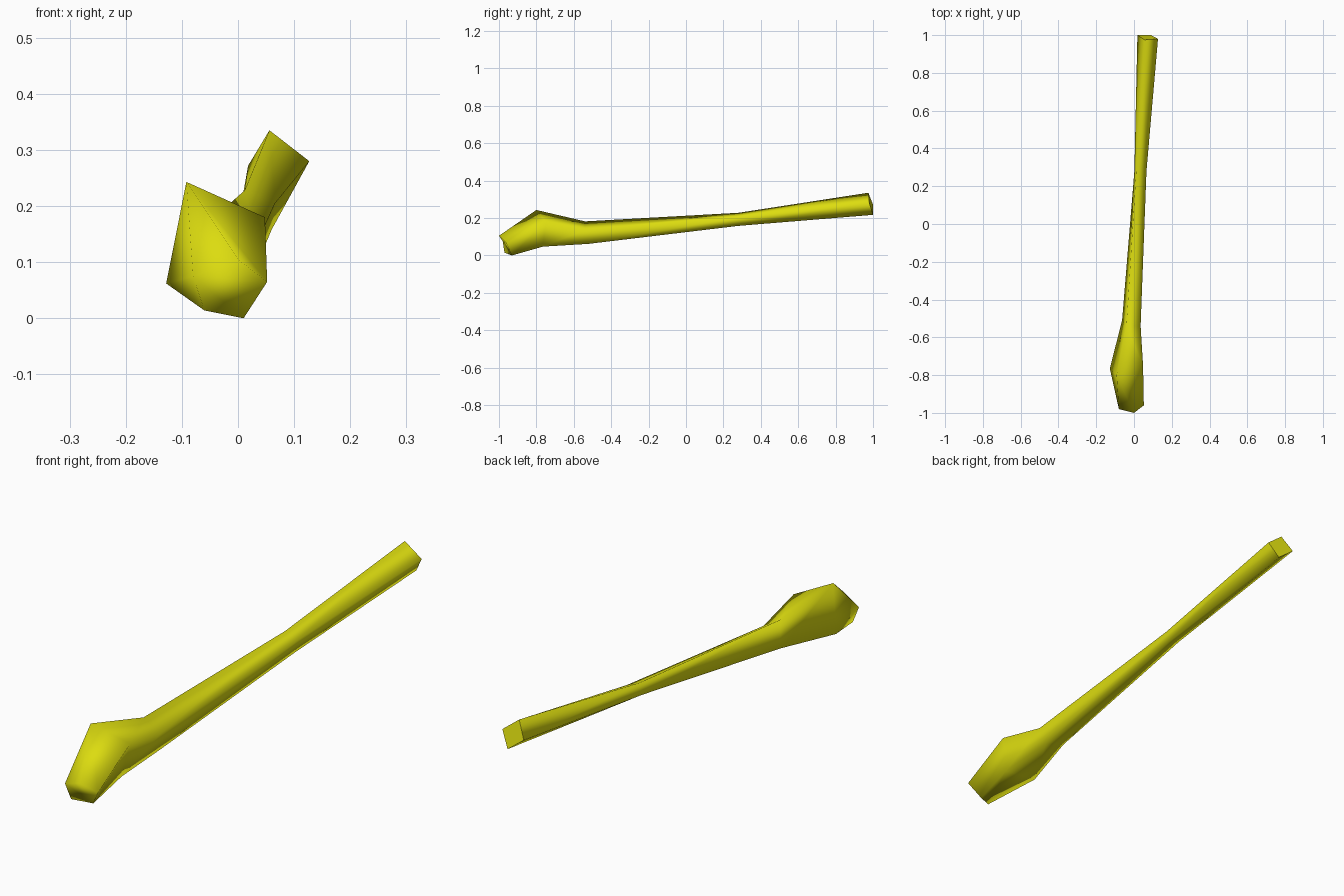
import bpy, bmesh

if "Cube" in bpy.data.objects:
    bpy.data.objects.remove(bpy.data.objects["Cube"])

# Cross-sections from the handle tip to the head: top, right, bottom, left
sections = [
    [(0.056, 0.975, 0.335), (0.127, 0.98, 0.28), (0.09, 1.0, 0.217), (0.018, 1.0, 0.272)],
    [(0.012, 0.28, 0.228), (0.066, 0.28, 0.205), (0.06, 0.28, 0.158), (0.002, 0.28, 0.182)],
    [(-0.04, -0.54, 0.182), (0.035, -0.54, 0.137), (0.02, -0.52, 0.062), (-0.063, -0.51, 0.085)],
    [(-0.092, -0.80, 0.243), (0.048, -0.75, 0.18), (0.02, -0.765, 0.047), (-0.128, -0.765, 0.062)],
]
# Five-sided nose of the head: its top corner splits in two
nose = [(0.0, -1.0, 0.105), (0.052, -0.96, 0.065), (0.01, -0.93, 0.0),
        (-0.06, -0.97, 0.014), (-0.08, -0.98, 0.075)]

bm = bmesh.new()
rings = []
for points in sections:
    ring = [bm.verts.new(p) for p in points]
    rings.append(ring + ring[:1])          # the top corner closes the loop
rings.append([bm.verts.new(p) for p in nose])

# Sides of the handle and head
for a, b in zip(rings, rings[1:]):
    for i in range(4):
        bm.faces.new((a[i], a[i + 1], b[i + 1], b[i]))
bm.faces.new((rings[3][0], nose_top := rings[4][0], rings[4][4]))

# End caps
butt = bm.faces.new(rings[0][:4])
bm.faces.new(rings[4])
bmesh.ops.recalc_face_normals(bm, faces=bm.faces)
for face in bm.faces:
    face.smooth = True
for edge in butt.edges:                    # crisp flat handle end
    edge.smooth = False

mesh = bpy.data.meshes.new("club")
bm.to_mesh(mesh)
bm.free()
club = bpy.data.objects.new("club", mesh)
bpy.context.collection.objects.link(club)

mat = bpy.data.materials.new("yellow")
mat.diffuse_color = (0.72, 0.72, 0.005, 1.0)
mat.use_nodes = True
mat.node_tree.nodes["Principled BSDF"].inputs["Base Color"].default_value = mat.diffuse_color
mesh.materials.append(mat)
